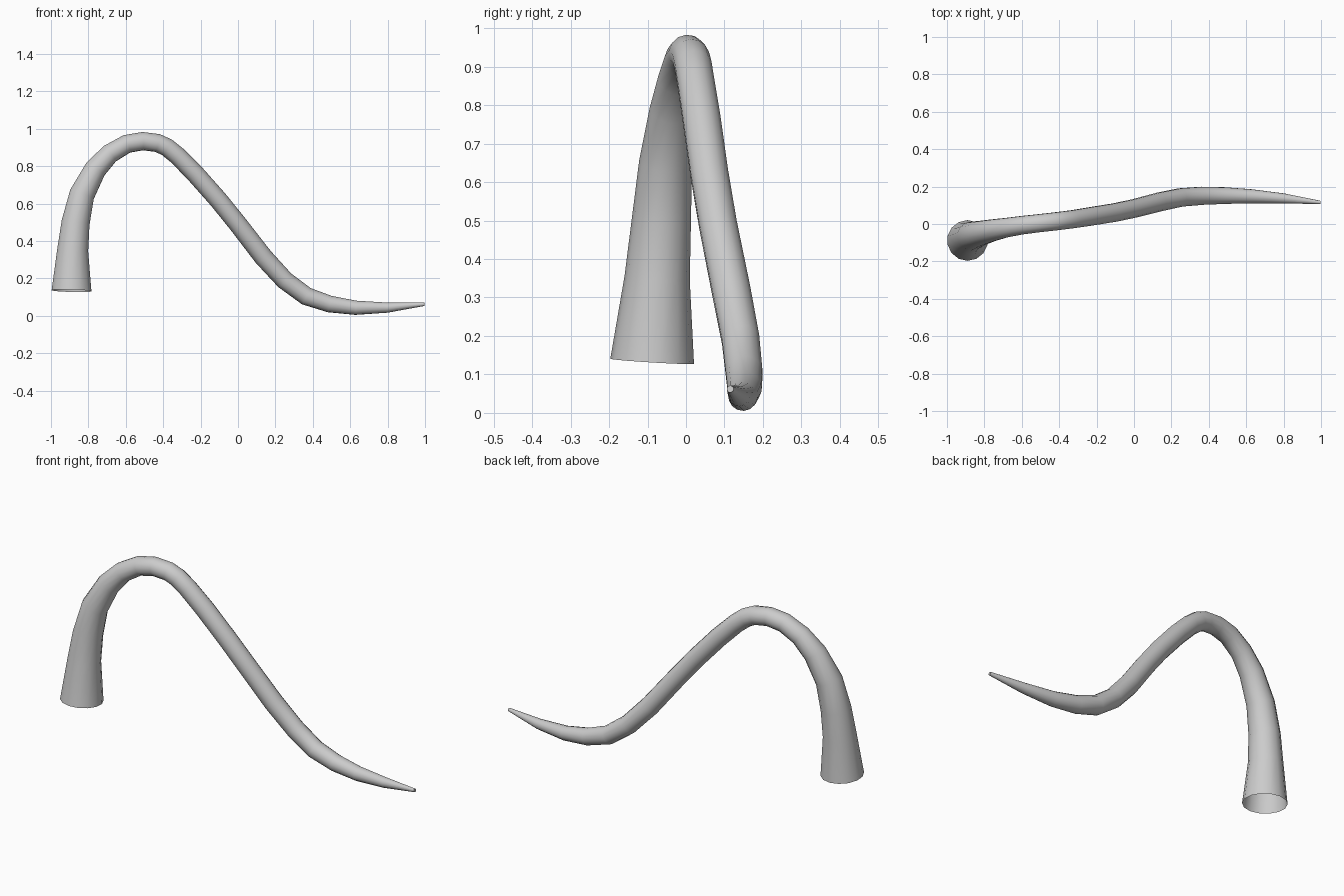
import bpy, bmesh, math
from mathutils import Vector

cube = bpy.data.objects.get("Cube")
if cube:
    bpy.data.objects.remove(cube, do_unlink=True)

SIDES = 14

# Centre line and radius from the wide open root to the thin tip: x, y, z, radius
PATH = [
    (-0.89, -0.088, 0.134, 0.109), (-0.884, -0.075, 0.35, 0.085),
    (-0.868, -0.064, 0.50, 0.077), (-0.834, -0.053, 0.65, 0.069),
    (-0.762, -0.035, 0.785, 0.06), (-0.685, -0.02, 0.867, 0.053),
    (-0.595, -0.006, 0.919, 0.05), (-0.51, 0.004, 0.934, 0.049),
    (-0.43, 0.013, 0.924, 0.049), (-0.38, 0.019, 0.901, 0.049),
    (-0.325, 0.026, 0.857, 0.049), (-0.23, 0.041, 0.761, 0.05),
    (-0.105, 0.061, 0.62, 0.05), (0.0, 0.083, 0.49, 0.05),
    (0.135, 0.118, 0.315, 0.051), (0.25, 0.142, 0.19, 0.05),
    (0.365, 0.151, 0.105, 0.049), (0.49, 0.152, 0.063, 0.045),
    (0.63, 0.148, 0.043, 0.038), (0.80, 0.137, 0.044, 0.027),
    (0.997, 0.115, 0.062, 0.009),
]

# Plain grey material
grey = bpy.data.materials.new("light grey")
grey.use_nodes = True
colour = (0.6, 0.6, 0.6, 1.0)
grey.diffuse_color = colour
grey.node_tree.nodes["Principled BSDF"].inputs["Base Color"].default_value = colour


def sweep_tube(name, path, sides, material):
    """Sweep a circle of changing radius along a path, leaving the root open."""
    bm = bmesh.new()
    centres = [Vector(p[:3]) for p in path]
    last = len(path) - 1
    side = Vector((0, 1, 0))
    rings = []
    for i, c in enumerate(centres):
        tangent = (centres[min(i + 1, last)] - centres[max(i - 1, 0)]).normalized()
        side = (side - tangent * side.dot(tangent)).normalized()
        up = tangent.cross(side)
        ring = []
        for k in range(sides):
            a = math.tau * k / sides
            ring.append(bm.verts.new(c + path[i][3] * (side * math.cos(a) + up * math.sin(a))))
        rings.append(ring)
    for a, b in zip(rings, rings[1:]):
        for k in range(sides):
            n = (k + 1) % sides
            bm.faces.new((a[k], a[n], b[n], b[k]))
    bm.faces.new(rings[-1])
    mesh = bpy.data.meshes.new(name)
    bm.to_mesh(mesh)
    bm.free()
    mesh.materials.append(material)
    obj = bpy.data.objects.new(name, mesh)
    bpy.context.collection.objects.link(obj)
    return obj


# Curved tapering tail
tail = sweep_tube("tail", PATH, SIDES, grey)
bpy.ops.object.select_all(action='DESELECT')
tail.select_set(True)
bpy.context.view_layer.objects.active = tail
bpy.ops.object.shade_smooth_by_angle(angle=math.radians(50))
